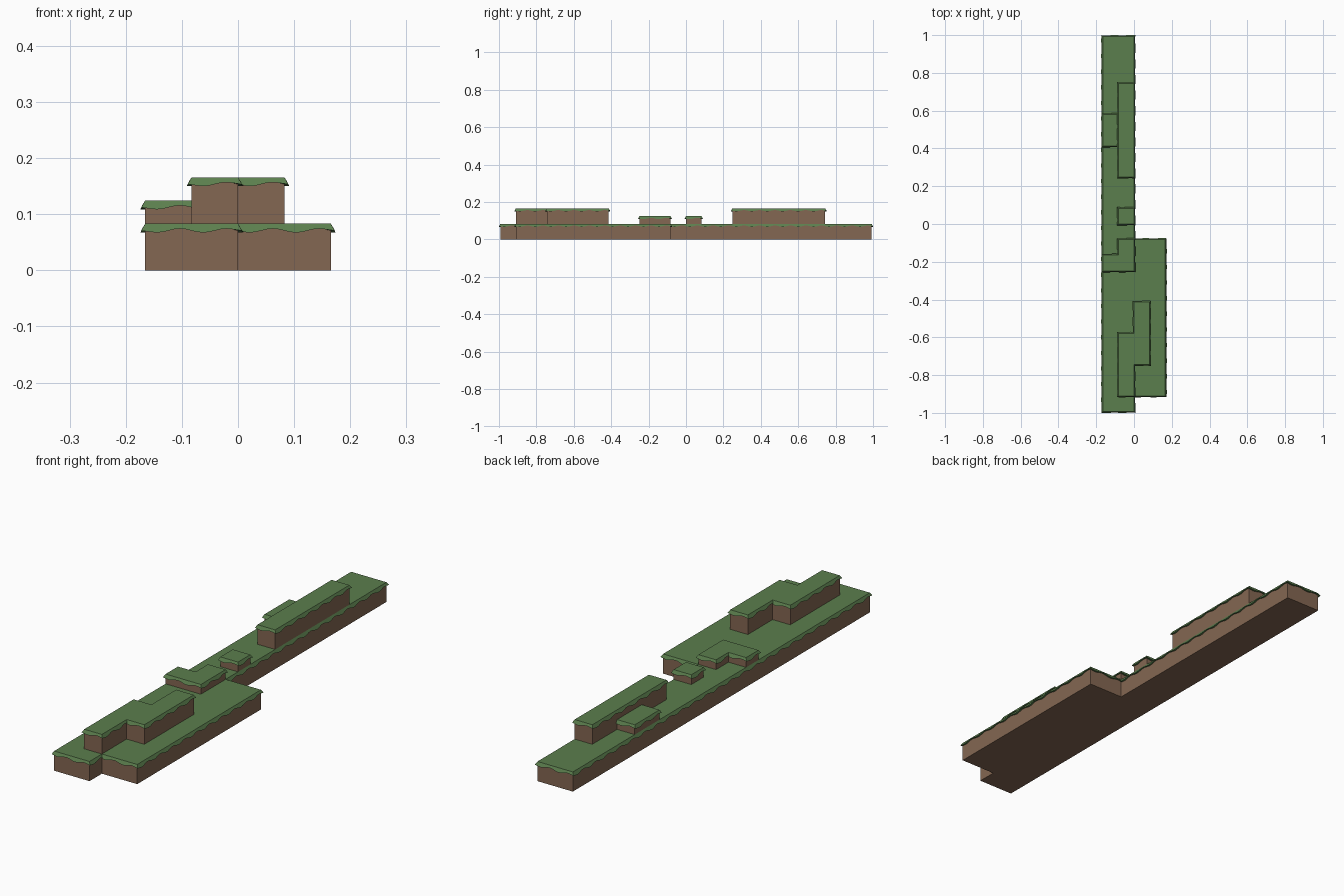
import bpy, bmesh, math
from mathutils import Vector

if "Cube" in bpy.data.objects:
    bpy.data.objects.remove(bpy.data.objects["Cube"])

U = 0.0827      # size of one layout tile
SEG = 8         # skirt segments per tile


def material(name, color):
    m = bpy.data.materials.new(name)
    m.diffuse_color = color
    m.use_nodes = True
    m.node_tree.nodes["Principled BSDF"].inputs["Base Color"].default_value = m.diffuse_color
    return m


DIRT = material("dirt", (0.23, 0.135, 0.085, 1))
GRASS = material("grass", (0.105, 0.21, 0.075, 1))


def finish(bm, name, mat):
    bmesh.ops.recalc_face_normals(bm, faces=bm.faces)
    me = bpy.data.meshes.new(name)
    bm.to_mesh(me)
    bm.free()
    me.materials.append(mat)
    bpy.context.collection.objects.link(bpy.data.objects.new(name, me))


def rim(outline):
    """Points along the outline with outward offset and skirt drop."""
    n = len(outline)
    pts = [Vector(p) for p in outline]

    def normal(i):
        d = (pts[(i + 1) % n] - pts[i % n]).normalized()
        return Vector((d.y, -d.x))

    for i in range(n):
        a, b = pts[i], pts[(i + 1) % n]
        count = round((b - a).length) * SEG
        for k in range(count):
            out = normal(i) + normal(i - 1) if k == 0 else normal(i)
            wave = math.sin(2 * math.pi * k / SEG)
            yield (a.lerp(b, k / count) * U, out * (0.007 + 0.0015 * wave),
                   0.012 + 0.0035 * wave)


def terrace(name, outline, z0, z1):
    # earth body: straight walls with a flat underside
    bm = bmesh.new()
    low = [bm.verts.new((x * U, y * U, z0)) for x, y in outline]
    high = [bm.verts.new((x * U, y * U, z1)) for x, y in outline]
    for i in range(len(low)):
        j = (i + 1) % len(low)
        bm.faces.new((low[i], low[j], high[j], high[i]))
    bm.faces.new(low[::-1])
    bm.faces.new(high)
    finish(bm, name + "_earth", DIRT)

    # grass cap: flat top, flared wavy skirt and its underside
    bm = bmesh.new()
    top, lip, back = [], [], []
    for p, out, drop in rim(outline):
        q = p + out
        top.append(bm.verts.new((p.x, p.y, z1 + 0.0004)))
        lip.append(bm.verts.new((q.x, q.y, z1 - drop)))
        back.append(bm.verts.new((p.x, p.y, z1 - drop)))
    for i in range(len(top)):
        j = (i + 1) % len(top)
        bm.faces.new((lip[i], lip[j], top[j], top[i]))
        bm.faces.new((back[i], back[j], lip[j], lip[i]))
    bm.faces.new(top)
    finish(bm, name + "_grass", GRASS)


def rect(x0, y0, x1, y1):
    return [(x0, y0), (x1, y0), (x1, y1), (x0, y1)]


LOW, TALL = U * 1.5, U * 2
# ground slab with its side wing
terrace("ground", [(-2, -12), (0, -12), (0, -11), (2, -11), (2, -1),
                   (0, -1), (0, 12), (-2, 12)], 0, U)
# raised terraces
terrace("front_tall_step", [(-1, -11), (0, -11), (0, -9), (1, -9), (1, -5),
                            (0, -5), (0, -7), (-1, -7)], U, TALL)
terrace("middle_low_step", [(-2, -3), (0, -3), (0, -1), (-1, -1),
                            (-1, -2), (-2, -2)], U, LOW)
terrace("small_low_block", rect(-1, 0, 0, 1), U, LOW)
terrace("back_tall_block", rect(-1, 3, 0, 9), U, TALL)
terrace("back_low_block", rect(-2, 5, -1, 7), U, LOW)
